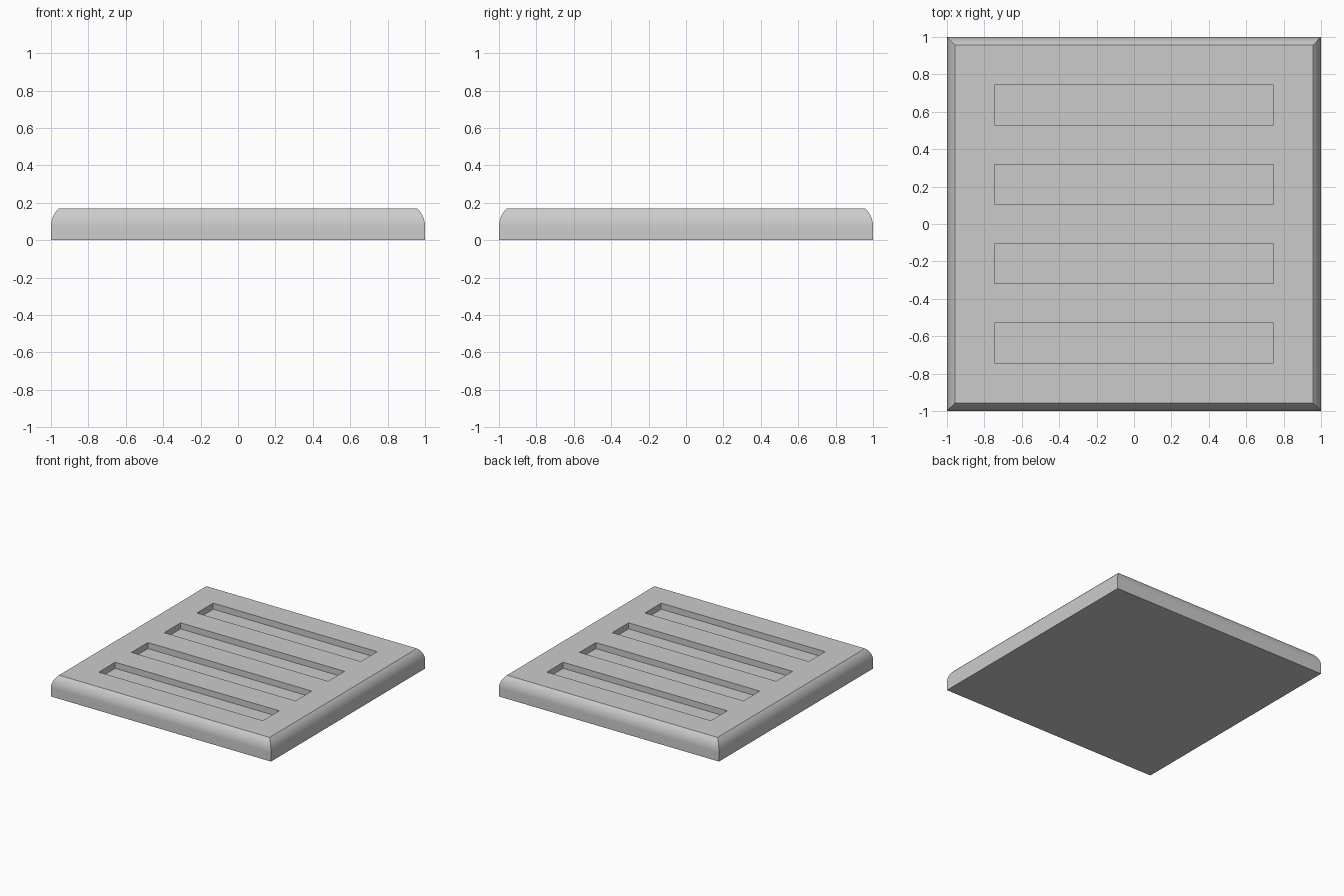
import bpy, bmesh, math

if "Cube" in bpy.data.objects:
    bpy.data.objects.remove(bpy.data.objects["Cube"])

HEIGHT, TOP_HALF = 0.17, 0.957
SLOT_HALF_X, SLOT_W, PITCH, DEPTH = 0.745, 0.212, 0.424, 0.05


def make_object(name, bm):
    bmesh.ops.recalc_face_normals(bm, faces=bm.faces)
    mesh = bpy.data.meshes.new(name)
    bm.to_mesh(mesh)
    bm.free()
    obj = bpy.data.objects.new(name, mesh)
    bpy.context.collection.objects.link(obj)
    return obj


# Edge profile: straight side, then an arc meeting the top at a crease
R = 0.13
end = math.acos((TOP_HALF - (1 - R)) / R)
z0 = HEIGHT - R * math.sin(end)
profile = [(1, 0)] + [(1 - R + R * math.cos(end * i / 8),
                       z0 + R * math.sin(end * i / 8)) for i in range(9)]

# Slab: stacked square rings with mitred corners
bm = bmesh.new()
rings = [[bm.verts.new((sx * h, sy * h, z))
          for sx, sy in ((-1, -1), (1, -1), (1, 1), (-1, 1))] for h, z in profile]
for a, b in zip(rings, rings[1:]):
    for i in range(4):
        j = (i + 1) % 4
        bm.faces.new((a[i], a[j], b[j], b[i]))
bm.faces.new(rings[0][::-1])
bm.faces.new(rings[-1])
slab = make_object("slotted_slab", bm)

# Cutter: four long recesses in the top
bm = bmesh.new()
for k in range(4):
    box = bmesh.ops.create_cube(bm, size=1)["verts"]
    bmesh.ops.scale(bm, vec=(2 * SLOT_HALF_X, SLOT_W, 2 * DEPTH), verts=box)
    bmesh.ops.translate(bm, vec=(0, (k - 1.5) * PITCH, HEIGHT), verts=box)
cutter = make_object("slot_cutter", bm)
cutter.hide_render = True

mod = slab.modifiers.new("slots", 'BOOLEAN')
mod.operation, mod.solver, mod.object = 'DIFFERENCE', 'EXACT', cutter
bpy.context.view_layer.objects.active = slab
slab.select_set(True)
bpy.ops.object.modifier_apply(modifier="slots")
bpy.data.objects.remove(cutter)

# Smooth rounded rim, sharp creases
bpy.ops.object.shade_smooth_by_angle(angle=math.radians(25))
